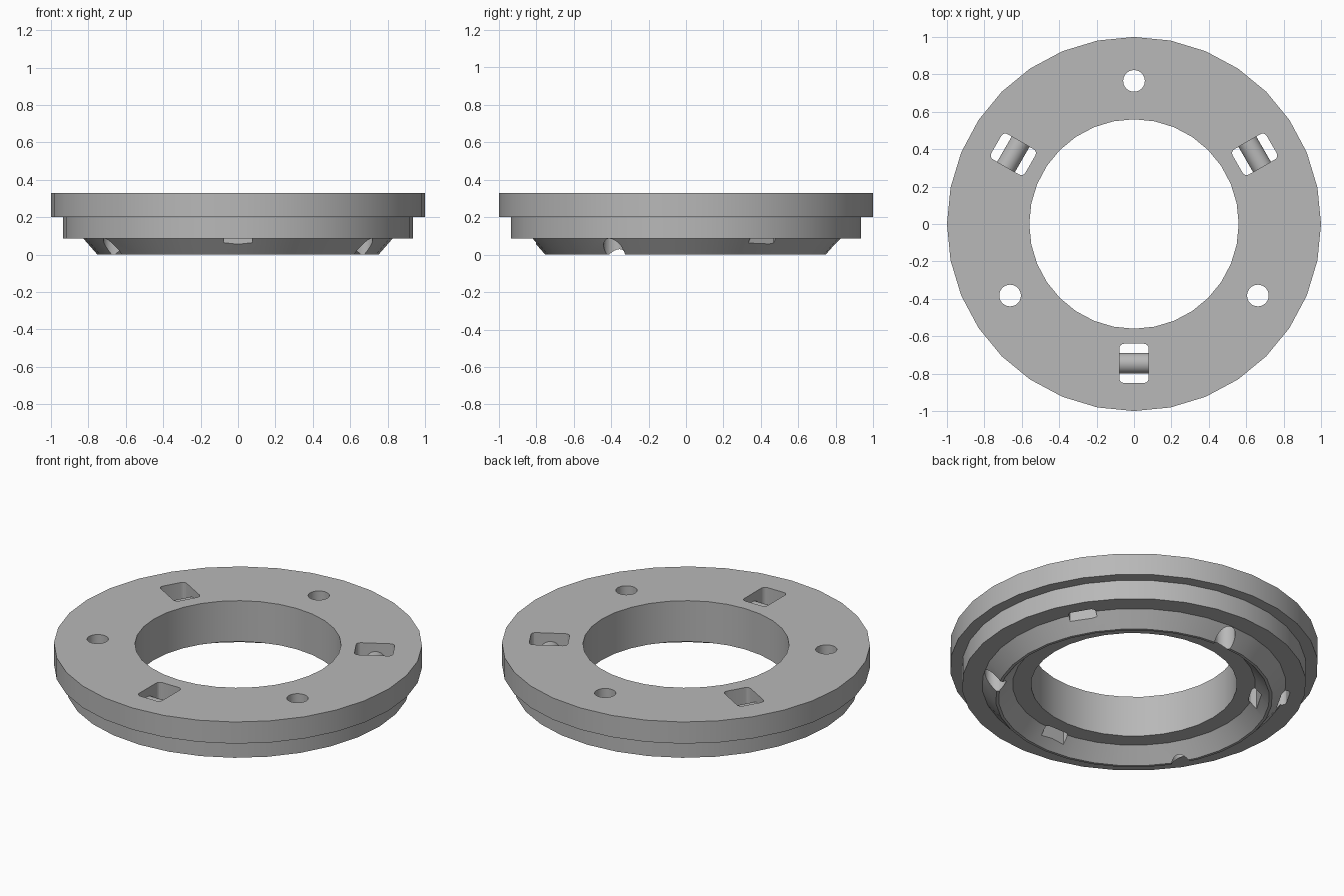
import bpy, bmesh, math
from mathutils import Matrix, Vector

if "Cube" in bpy.data.objects:
    bpy.data.objects.remove(bpy.data.objects["Cube"])

grey = bpy.data.materials.new("mid grey")
grey.diffuse_color = (0.48, 0.48, 0.48, 1)
grey.use_nodes = True
grey.node_tree.nodes["Principled BSDF"].inputs["Base Color"].default_value = grey.diffuse_color


def make_object(name, bm):
    bmesh.ops.recalc_face_normals(bm, faces=bm.faces)
    mesh = bpy.data.meshes.new(name)
    bm.to_mesh(mesh)
    bm.free()
    obj = bpy.data.objects.new(name, mesh)
    bpy.context.collection.objects.link(obj)
    mesh.materials.append(grey)
    return obj


def prism(name, points, direction):
    """Extrude a closed outline along a direction."""
    bm = bmesh.new()
    face = bm.faces.new([bm.verts.new(p) for p in points])
    out = bmesh.ops.extrude_face_region(bm, geom=[face])
    moved = [g for g in out["geom"] if isinstance(g, bmesh.types.BMVert)]
    bmesh.ops.translate(bm, verts=moved, vec=Vector(direction))
    return make_object(name, bm)


def lathe(name, profile, sides):
    """Spin a closed (radius, height) outline around z."""
    bm = bmesh.new()
    rings = []
    for i in range(sides):
        a = 2 * math.pi * i / sides
        rings.append([bm.verts.new((r * math.cos(a), r * math.sin(a), z)) for r, z in profile])
    n = len(profile)
    for i in range(sides):
        p, q = rings[i], rings[(i + 1) % sides]
        for j in range(n):
            k = (j + 1) % n
            bm.faces.new((p[j], q[j], q[k], p[k]))
    return make_object(name, bm)


def subtract(target, cutter):
    """Cut one object out of another and remove the cutter."""
    cutter.hide_render = True
    mod = target.modifiers.new("cut", 'BOOLEAN')
    mod.operation = 'DIFFERENCE'
    mod.solver = 'EXACT'
    mod.object = cutter
    bpy.context.view_layer.objects.active = target
    bpy.ops.object.modifier_apply(modifier=mod.name)
    bpy.data.objects.remove(cutter)


def rounded_rect(cx, hx, hy, r, z):
    pts = []
    for q, (sx, sy) in enumerate([(1, 1), (-1, 1), (-1, -1), (1, -1)]):
        for s in range(5):
            a = math.pi / 2 * (q + s / 4)
            pts.append((cx + sx * (hx - r) + r * math.cos(a),
                        sy * (hy - r) + r * math.sin(a), z))
    return pts


# Stepped ring with a V-shaped rib underneath
profile = [(0.56, 0.33), (1.0, 0.33), (1.0, 0.20), (0.935, 0.20), (0.935, 0.085),
           (0.826, 0.085), (0.752, 0.0), (0.736, 0.0), (0.66, 0.085), (0.56, 0.085)]
ring = lathe("stepped_ring", profile, 32)

# Three round bolt holes
for deg in (90, 210, 330):
    a = math.radians(deg)
    cx, cy = 0.765 * math.cos(a), 0.765 * math.sin(a)
    pts = [(cx + 0.058 * math.cos(t * math.pi / 12),
            cy + 0.058 * math.sin(t * math.pi / 12), -0.1) for t in range(24)]
    subtract(ring, prism("bolt_hole_cutter", pts, (0, 0, 0.6)))

# Three strap slots, each leaving a round-topped bar across its middle
for deg in (30, 150, 270):
    slot = prism("slot_cutter", rounded_rect(0.745, 0.105, 0.078, 0.025, -0.1), (0, 0, 0.6))
    bar = [(0.8, -0.2, -0.2)]
    bar += [(0.745 + 0.055 * math.cos(t * math.pi / 16), -0.2,
             0.225 + 0.055 * math.sin(t * math.pi / 16)) for t in range(17)]
    bar.append((0.69, -0.2, -0.2))
    subtract(slot, prism("bar_shape", bar, (0, 0.4, 0)))
    slot.data.transform(Matrix.Rotation(math.radians(deg), 4, 'Z'))
    subtract(ring, slot)

# Soft shading inside the small cuts, crisp edges elsewhere
bpy.ops.object.select_all(action='DESELECT')
ring.select_set(True)
bpy.context.view_layer.objects.active = ring
bpy.ops.object.shade_smooth_by_angle(angle=math.radians(20))
